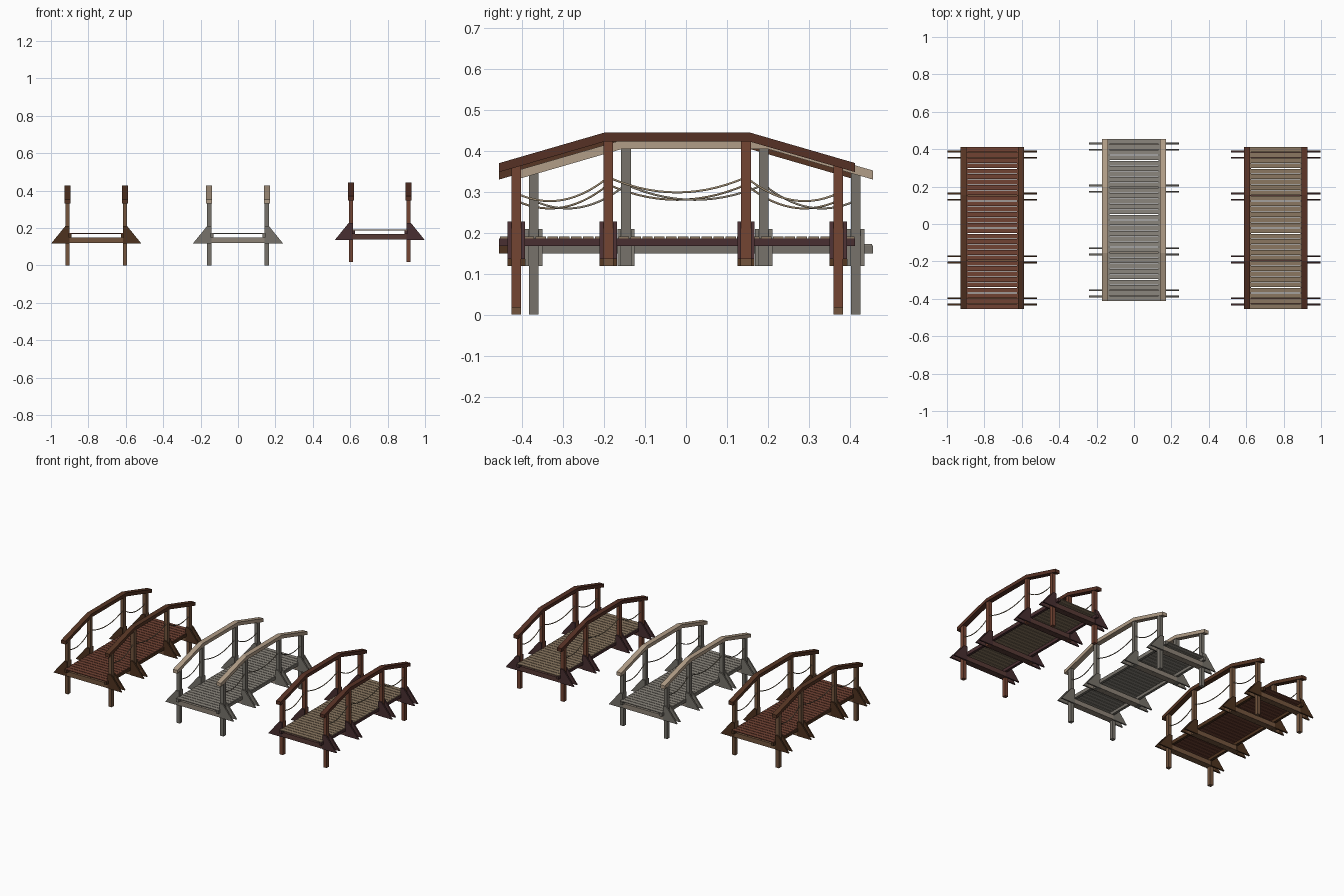
import bpy, bmesh, math
from mathutils import Vector

if "Cube" in bpy.data.objects:
    bpy.data.objects.remove(bpy.data.objects["Cube"])

POSTS_Y = (-0.3925, -0.168, 0.168, 0.3925)
POST_X = 0.154


def material(name, hexcol):
    m = bpy.data.materials.new(name)
    rgb = [int(hexcol[i:i + 2], 16) / 255 for i in (0, 2, 4)]
    m.diffuse_color = [c ** 2.2 for c in rgb] + [1]
    m.use_nodes = True
    m.node_tree.nodes["Principled BSDF"].inputs["Base Color"].default_value = m.diffuse_color
    return m


def add_box(bm, x0, x1, y0, y1, z0, z1):
    vs = bmesh.ops.create_cube(bm, size=1)["verts"]
    for v in vs:
        v.co = Vector((x1 if v.co.x > 0 else x0,
                       y1 if v.co.y > 0 else y0,
                       z1 if v.co.z > 0 else z0))


def add_prism(bm, profile, axis, a, b):
    """Extrude a 2D profile along x (profile = y,z) or y (profile = x,z)."""
    def place(p, t):
        return (t, p[0], p[1]) if axis == "x" else (p[0], t, p[1])
    lo = [bm.verts.new(place(p, a)) for p in profile]
    hi = [bm.verts.new(place(p, b)) for p in profile]
    n = len(profile)
    bm.faces.new(lo)
    bm.faces.new(hi[::-1])
    for i in range(n):
        j = (i + 1) % n
        bm.faces.new((lo[i], hi[i], hi[j], lo[j]))


def finish(bm, name, mat, origin):
    bmesh.ops.recalc_face_normals(bm, faces=bm.faces)
    me = bpy.data.meshes.new(name)
    bm.to_mesh(me)
    bm.free()
    me.materials.append(mat)
    ob = bpy.data.objects.new(name, me)
    ob.location = origin
    bpy.context.collection.objects.link(ob)
    return ob


def rail_top(y):
    return 0.426 - max(0, abs(y) - 0.177) * 0.29


def build_bridge(label, origin, rail, post, brace, beam, deck, rope):
    # Posts: outer pairs reach the ground, inner pairs stop at the beam
    bm = bmesh.new()
    for s in (-1, 1):
        for y in POSTS_Y:
            bottom = 0.0 if abs(y) > 0.3 else 0.118
            x = s * POST_X
            add_box(bm, x - 0.0115, x + 0.0115, y - 0.012, y + 0.012,
                    bottom, rail_top(y) - 0.012)
    finish(bm, label + "_posts", post, origin)

    # Handrails bent at the inner posts
    bm = bmesh.new()
    ys = (-0.434, -0.177, 0.177, 0.434)
    prof = [(y, rail_top(y)) for y in ys] + [(y, rail_top(y) - 0.022) for y in ys[::-1]]
    for s in (-1, 1):
        add_prism(bm, prof, "x", s * POST_X - 0.016, s * POST_X + 0.016)
    finish(bm, label + "_handrails", rail, origin)

    # Cross beams under the deck
    bm = bmesh.new()
    for y in POSTS_Y:
        add_box(bm, -0.155, 0.155, y - 0.0118, y + 0.0118, 0.119, 0.149)
        for s in (-1, 1):
            yc = y + s * 0.016
            add_box(bm, -0.2, 0.2, yc - 0.004, yc + 0.004, 0.119, 0.149)
    finish(bm, label + "_cross_beams", beam, origin)

    # Paired side braces clasping each post
    bm = bmesh.new()
    for s in (-1, 1):
        prof = [(s * x, z) for x, z in
                ((0.24, 0.118), (0.166, 0.209), (0.143, 0.209), (0.143, 0.118))]
        for y in POSTS_Y:
            for t in (-1, 1):
                yc = y + t * 0.0165
                add_prism(bm, prof, "y", yc - 0.0045, yc + 0.0045)
    finish(bm, label + "_side_braces", brace, origin)

    # Long stringers carrying the planks
    bm = bmesh.new()
    for s in (-1, 1):
        a, b = sorted((s * 0.132, s * 0.148))
        add_box(bm, a, b, -0.434, 0.434, 0.149, 0.168)
    finish(bm, label + "_stringers", brace, origin)

    # Deck planks with narrow gaps
    bm = bmesh.new()
    count = 30
    pitch = 0.868 / count
    for i in range(count):
        y = -0.434 + pitch * (i + 0.5)
        add_box(bm, -0.147, 0.147, y - pitch * 0.44, y + pitch * 0.44, 0.167, 0.1725)
    finish(bm, label + "_deck_planks", deck, origin)

    # Sagging ropes between neighbouring posts
    cu = bpy.data.curves.new(label + "_ropes", "CURVE")
    cu.dimensions = "3D"
    cu.bevel_depth = 0.0028
    cu.bevel_resolution = 1
    cu.use_fill_caps = True
    spans = ((0, 1, 0.278, 0.317, 0.036), (1, 2, 0.317, 0.317, 0.037),
             (2, 3, 0.317, 0.278, 0.036))
    for s in (-1, 1):
        for i, j, za, zb, sag in spans:
            sp = cu.splines.new("POLY")
            n = 14
            sp.points.add(n)
            for k in range(n + 1):
                t = k / n
                y = POSTS_Y[i] + (POSTS_Y[j] - POSTS_Y[i]) * t
                z = za + (zb - za) * t - sag * 4 * t * (1 - t)
                sp.points[k].co = (s * POST_X, y, z, 1)
    cu.materials.append(rope)
    ob = bpy.data.objects.new(label + "_ropes", cu)
    ob.location = origin
    bpy.context.collection.objects.link(ob)


# Three weathering variants: rail, post, brace, beam, deck, rope colours
variants = (
    ("brown_bridge", (-0.758, -0.0215, 0.0),
     ("573828", "735640", "4f3624", "735640", "704436", "8c7a62")),
    ("grey_bridge", (0.0, 0.0215, 0.0),
     ("b09c86", "76726a", "76726a", "8c8276", "8a857c", "8c8272")),
    ("red_bridge", (0.758, -0.0215, 0.018),
     ("573429", "734636", "4a3234", "573c38", "8a7761", "a08e74")),
)
parts = ("rail", "post", "brace", "beam", "deck", "rope")
for label, origin, colours in variants:
    mats = [material(f"{label}_{p}", c) for p, c in zip(parts, colours)]
    build_bridge(label, origin, *mats)
